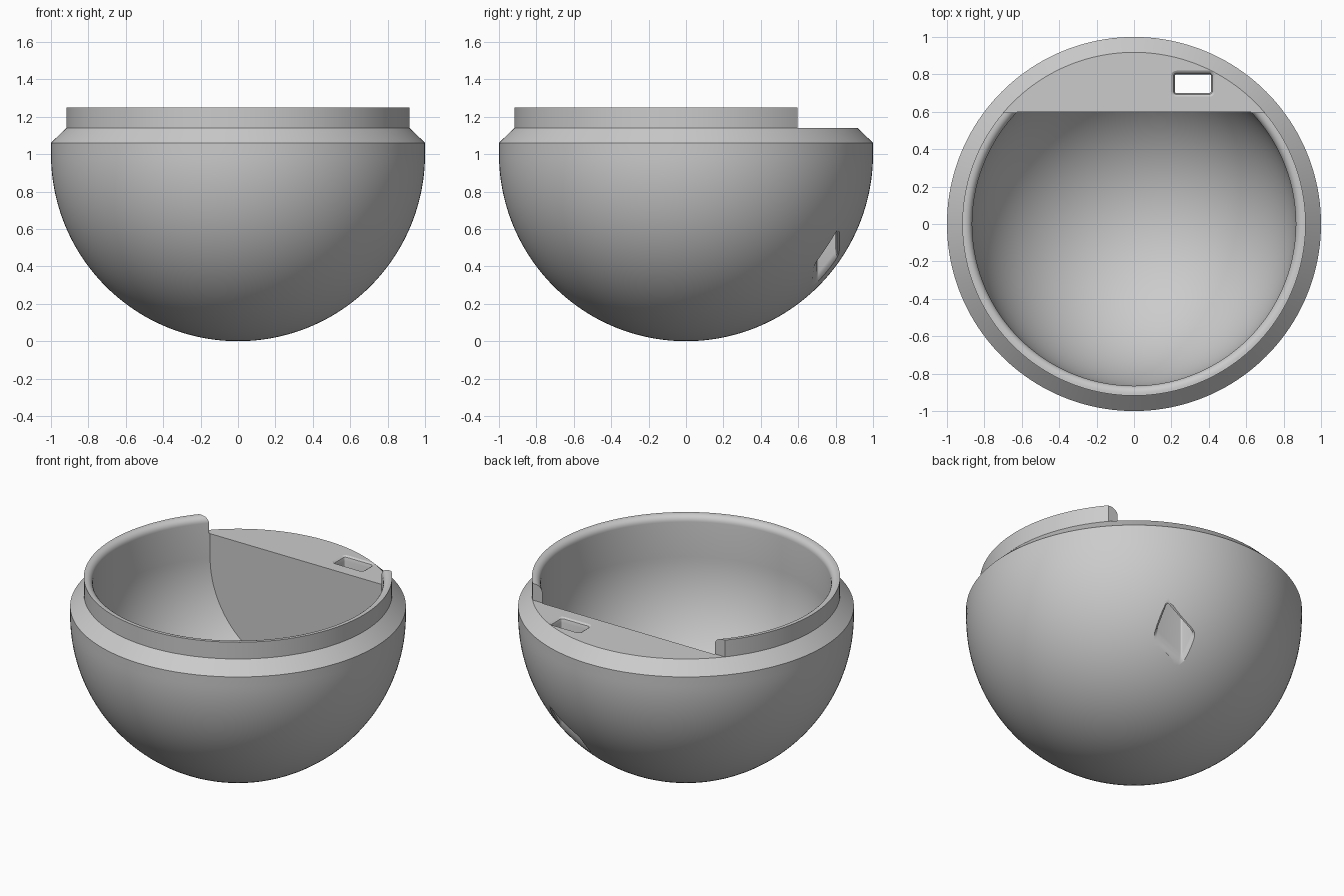
import bpy, bmesh, math

if "Cube" in bpy.data.objects:
    bpy.data.objects.remove(bpy.data.objects["Cube"])

SEG = 160


def finish(bm, name):
    bmesh.ops.recalc_face_normals(bm, faces=bm.faces)
    me = bpy.data.meshes.new(name)
    bm.to_mesh(me)
    bm.free()
    ob = bpy.data.objects.new(name, me)
    bpy.context.collection.objects.link(ob)
    return ob


def revolve(profile):
    # closed solid from (radius, z) points that start and end on the axis
    bm = bmesh.new()
    vs = [bm.verts.new((r, 0, z)) for r, z in profile]
    es = [bm.edges.new(p) for p in zip(vs, vs[1:])]
    bmesh.ops.spin(bm, geom=vs + es, cent=(0, 0, 0), axis=(0, 0, 1),
                   angle=math.tau, steps=SEG, use_merge=False)
    bmesh.ops.remove_doubles(bm, verts=bm.verts, dist=1e-5)
    return bm


def arc(cz, radius, steps):
    # quarter circle from the bottom pole to the equator
    return [(radius * math.sin(i / steps * math.pi / 2),
             cz - radius * math.cos(i / steps * math.pi / 2)) for i in range(steps + 1)]


def slot_ring(grow, corner, z_of):
    cx, cy, hx, hy = 0.315, 0.75, 0.097 + grow, 0.05 + grow
    pts = []
    for q, (sx, sy) in enumerate([(1, 1), (-1, 1), (-1, -1), (1, -1)]):
        for i in range(7):
            a = (q + i / 6) * math.pi / 2
            x = cx + sx * (hx - corner) + corner * math.cos(a)
            y = cy + sy * (hy - corner) + corner * math.sin(a)
            pts.append((x, y, z_of(x, y)))
    return pts


def sphere_z(x, y):
    return 1 - math.sqrt(1 - x * x - y * y)


# round bowl with bevelled shoulder and raised lip
bowl = finish(revolve(arc(1.0, 1.0, 48) + [(1, 1.06), (0.918, 1.14), (0.918, 1.25), (0, 1.25)]), "bowl")

# cavity with a rounded mouth, cut flat at the back
mouth = [(0.905 - 0.04 * math.cos(t * math.pi / 12), 1.21 + 0.04 * math.sin(t * math.pi / 12))
         for t in range(7)]
bm = revolve(arc(0.98, 0.865, 40) + mouth + [(0.905, 1.3), (0, 1.3)])
cut = bmesh.ops.bisect_plane(bm, geom=bm.verts[:] + bm.edges[:] + bm.faces[:], dist=1e-6,
                             plane_co=(0, 0.6, 0), plane_no=(0, 1, 0), clear_outer=True)
rim = [e for e in cut["geom_cut"] if isinstance(e, bmesh.types.BMEdge)]
bmesh.ops.contextual_create(bm, geom=rim)
cavity = finish(bm, "cavity_cutter")

# block that removes the lip over the back shelf
bm = bmesh.new()
bmesh.ops.create_cube(bm, size=1)
for v in bm.verts:
    v.co = (v.co.x * 3, 0.595 if v.co.y < 0 else 1.5, 1.14 if v.co.z < 0 else 1.5)
shelf = finish(bm, "shelf_cutter")

# cord slot, flared at both ends
rings = [
    slot_ring(0.021, 0.03, lambda x, y: 1.2),
    slot_ring(0.021, 0.03, lambda x, y: 1.141),
    slot_ring(0.007, 0.016, lambda x, y: 1.132),
    slot_ring(0, 0.01, lambda x, y: 1.11),
    slot_ring(0, 0.01, lambda x, y: sphere_z(x, y) + 0.04),
    slot_ring(0.007, 0.016, lambda x, y: sphere_z(x, y) + 0.015),
    slot_ring(0.021, 0.03, lambda x, y: sphere_z(x, y) - 0.005),
    slot_ring(0.021, 0.03, lambda x, y: 0.05),
]
bm = bmesh.new()
loops = [[bm.verts.new(p) for p in ring] for ring in rings]
for a, b in zip(loops, loops[1:]):
    for i in range(len(a)):
        j = (i + 1) % len(a)
        bm.faces.new((a[i], a[j], b[j], b[i]))
bm.faces.new(loops[0])
bm.faces.new(loops[-1])
slot = finish(bm, "slot_cutter")

# carve the bowl
bpy.context.view_layer.objects.active = bowl
bowl.select_set(True)
for cutter in (cavity, shelf, slot):
    mod = bowl.modifiers.new(cutter.name, "BOOLEAN")
    mod.operation = "DIFFERENCE"
    mod.solver = "EXACT"
    mod.object = cutter
    bpy.ops.object.modifier_apply(modifier=mod.name)
    bpy.data.objects.remove(cutter)
bpy.ops.object.shade_smooth_by_angle(angle=math.radians(30))
